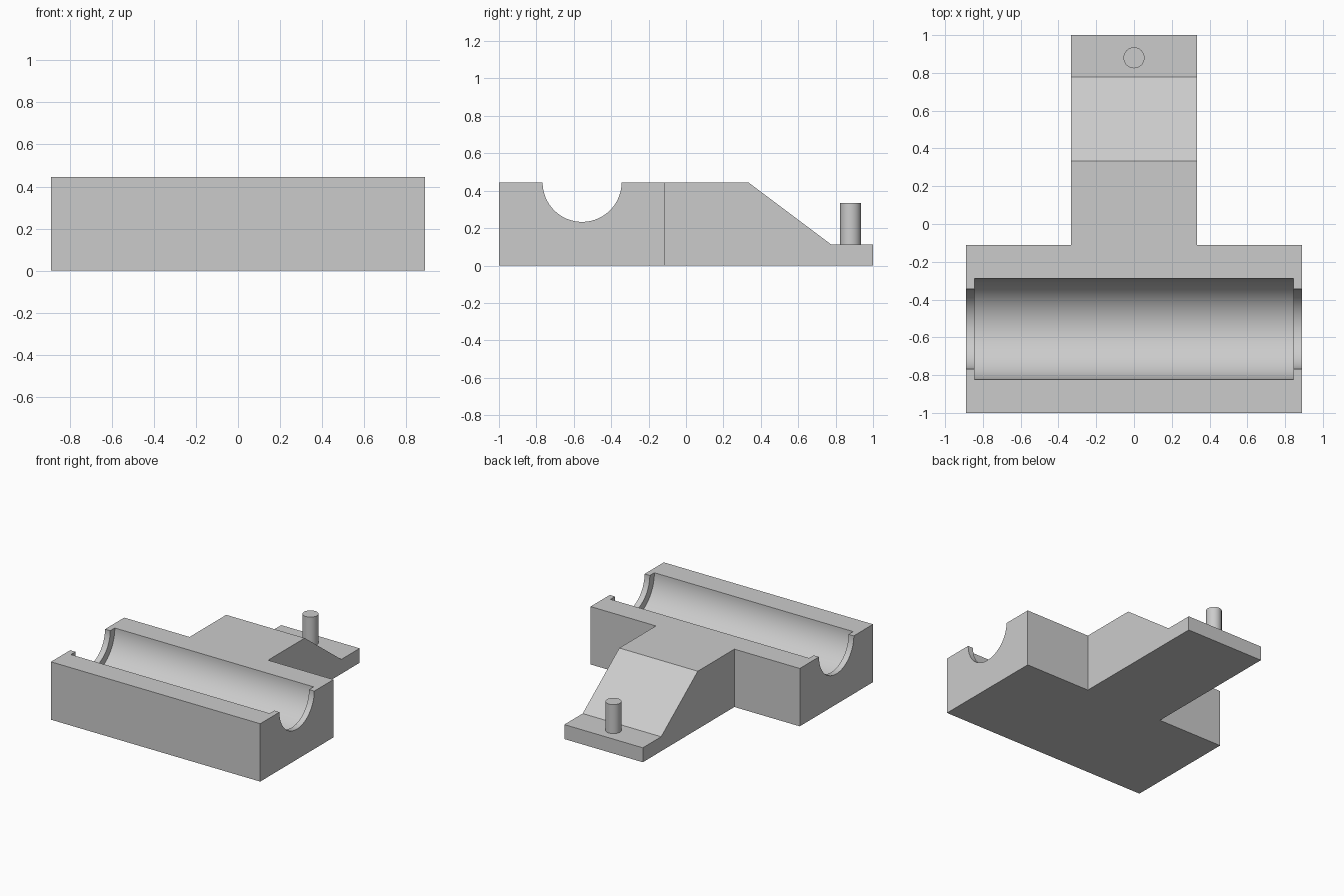
import bpy
import bmesh
import math

U = 1 / 9                      # design unit
cube = bpy.data.objects.get("Cube")
if cube:
    bpy.data.objects.remove(cube, do_unlink=True)

grey = bpy.data.materials.new("light grey")
grey.use_nodes = True
colour = (0.6, 0.6, 0.6, 1)
grey.diffuse_color = colour
grey.node_tree.nodes["Principled BSDF"].inputs["Base Color"].default_value = colour


def prism(name, profile, half_width):
    """Extrude a (y, z) profile along x, given in design units."""
    bm = bmesh.new()
    face = bm.faces.new([bm.verts.new((-half_width * U, y * U, z * U)) for y, z in profile])
    new = bmesh.ops.extrude_face_region(bm, geom=[face])["geom"]
    verts = [v for v in new if isinstance(v, bmesh.types.BMVert)]
    bmesh.ops.translate(bm, verts=verts, vec=(2 * half_width * U, 0, 0))
    bmesh.ops.recalc_face_normals(bm, faces=bm.faces)
    mesh = bpy.data.meshes.new(name)
    bm.to_mesh(mesh)
    bm.free()
    mesh.materials.append(grey)
    obj = bpy.data.objects.new(name, mesh)
    bpy.context.collection.objects.link(obj)
    return obj


def disc(y, z, radius, count=96):
    steps = [math.tau * i / count for i in range(count)]
    return [(y + radius * math.cos(a), z + radius * math.sin(a)) for a in steps]


def activate(obj):
    bpy.ops.object.select_all(action="DESELECT")
    obj.select_set(True)
    bpy.context.view_layer.objects.active = obj


def combine(target, tool, operation):
    activate(target)
    mod = target.modifiers.new("combine", "BOOLEAN")
    mod.operation = operation
    mod.solver = "EXACT"
    mod.object = tool
    bpy.ops.object.modifier_apply(modifier=mod.name)
    bpy.data.objects.remove(tool, do_unlink=True)


# Wide block with the sloping arm behind it
base = prism("cradle_base", [(-9, 0), (-1, 0), (-1, 4), (-9, 4)], 8)
arm = prism("arm", [(-2, 0), (9, 0), (9, 1), (7, 1), (3, 4), (-2, 4)], 3)
combine(base, arm, "UNION")

# Half-round trough, narrower where it leaves through the end walls
combine(base, prism("end_cutter", disc(-5, 4, 1.9), 9), "DIFFERENCE")
combine(base, prism("trough_cutter", disc(-5, 4, 2.4), 7.6), "DIFFERENCE")
activate(base)
bpy.ops.object.shade_smooth_by_angle(angle=math.radians(30))

# Upright pin on the ledge
bpy.ops.mesh.primitive_cylinder_add(vertices=48, radius=0.5 * U, depth=2 * U,
                                    location=(0, 7.92 * U, 2 * U))
pin = bpy.context.object
pin.name = "locating_pin"
pin.data.materials.append(grey)
bpy.ops.object.shade_smooth_by_angle(angle=math.radians(30))
